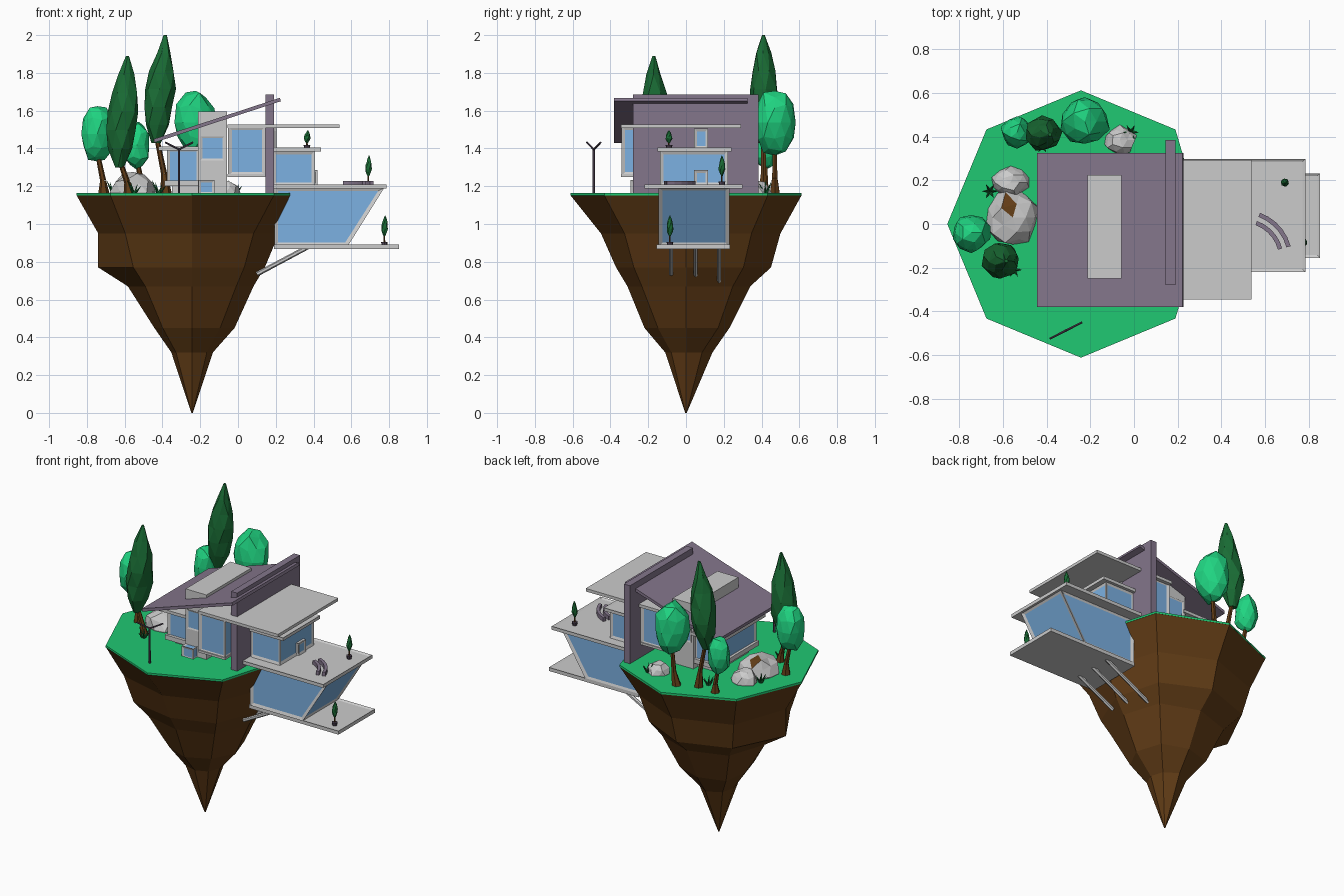
import bpy, bmesh, math, random
from mathutils import Vector, Matrix

if "Cube" in bpy.data.objects:
    bpy.data.objects.remove(bpy.data.objects["Cube"])
random.seed(4)

def material(name, c):
    m = bpy.data.materials.new(name)
    m.diffuse_color = (*c, 1)
    m.use_nodes = True
    m.node_tree.nodes["Principled BSDF"].inputs["Base Color"].default_value = m.diffuse_color
    return m

GRASS = material("grass_green", (0.014, 0.58, 0.17))
LEAF = material("light_leaf", (0.014, 0.66, 0.22))
DARK = material("dark_leaf", (0.01, 0.15, 0.035))
EARTH = material("earth_brown", (0.12, 0.045, 0.008))
PURPLE = material("mauve", (0.23, 0.18, 0.26))
GLASS = material("glass_blue", (0.2, 0.44, 0.76))
POLE = material("dark_mauve", (0.09, 0.065, 0.1))

def finish(name, bm, mat=None):
    bmesh.ops.recalc_face_normals(bm, faces=bm.faces)
    me = bpy.data.meshes.new(name)
    bm.to_mesh(me)
    bm.free()
    ob = bpy.data.objects.new(name, me)
    bpy.context.collection.objects.link(ob)
    if mat:
        me.materials.append(mat)
    return ob

def loft(rings, bm):
    loops = [[bm.verts.new(p) for p in r] for r in rings]
    n = len(loops[0])
    for a, b in zip(loops, loops[1:]):
        for i in range(n):
            bm.faces.new((a[i], a[(i + 1) % n], b[(i + 1) % n], b[i]))
    bm.faces.new(loops[0])
    bm.faces.new(loops[-1])
    return loops

# extrude a flat profile along an axis from a to b
def prism(name, poly, axis, a, b, mat=None):
    put = {'x': lambda u, v, t: (t, u, v), 'y': lambda u, v, t: (u, t, v), 'z': lambda u, v, t: (u, v, t)}[axis]
    bm = bmesh.new()
    loft([[put(u, v, t) for u, v in poly] for t in (a, b)], bm)
    return finish(name, bm, mat)

def box(name, x0, x1, y0, y1, z0, z1, mat=None):
    return prism(name, [(x0, y0), (x1, y0), (x1, y1), (x0, y1)], 'z', z0, z1, mat)

# glass volume with grey bars along all its edges
def glazed(name, poly, a, b, t=0.022):
    prism(name + "_glass", poly, 'y', a, b, GLASS)
    ob = prism(name + "_frame", poly, 'y', a, b)
    w = ob.modifiers.new("bars", 'WIREFRAME')
    w.thickness, w.offset, w.use_even_offset = t, 0, True

def rect(x0, x1, z0, z1):
    return [(x0, z0), (x1, z0), (x1, z1), (x0, z1)]

def tapered(name, p, q, r1, r2, n=6, mat=None):
    p, q = Vector(p), Vector(q)
    d = q - p
    bm = bmesh.new()
    M = Matrix.Translation((p + q) / 2) @ d.to_track_quat('Z', 'Y').to_matrix().to_4x4()
    bmesh.ops.create_cone(bm, cap_ends=True, segments=n, radius1=r1, radius2=r2, depth=d.length, matrix=M)
    return finish(name, bm, mat)

# deck slab with a raised rim
def deck(name, *dims):
    ob = box(name, *dims)
    bm = bmesh.new()
    bm.from_mesh(ob.data)
    top = max(bm.faces, key=lambda f: f.calc_center_median().z)
    bmesh.ops.inset_region(bm, faces=[top], thickness=0.018)
    bmesh.ops.translate(bm, verts=top.verts, vec=(0, 0, -0.008))
    bm.to_mesh(ob.data)
    bm.free()

# floating island: eight-sided rings, radii counter-clockwise from +x
def ring(z, radii):
    return [(-0.243 + r * math.cos(i * math.pi / 4), r * math.sin(i * math.pi / 4), z) for i, r in enumerate(radii)]

edge = [0.56] + [0.612] * 7
bm = bmesh.new()
loft([ring(1.152, edge),
      ring(0.95, [.46, .49, .50, .52, .497, .50, .45, .46]),
      ring(0.77, [.385, .43, .45, .47, .497, .44, .37, .39]),
      ring(0.67, [.325, .35, .34, .36, .34, .35, .31, .33]),
      ring(0.45, [.225, .24, .23, .25, .20, .22, .22, .21]),
      ring(0.32, [.11, .12, .14, .13, .11, .12, .11, .11]),
      ring(0.0, [.004] * 8)], bm)
finish("island_rock", bm, EARTH)
prism("grass_top", [p[:2] for p in ring(0, edge)], 'z', 1.15, 1.163, GRASS)

# sloping roof and tall dividing wall
prism("sloping_roof", [(-.445, 1.43), (.227, 1.65), (.222, 1.668), (-.445, 1.45)], 'y', -.38, .325, PURPLE)
box("dividing_wall", .145, .19, -.28, .385, 1.15, 1.685, PURPLE)

# central tower, its windows and porch
box("tower", -.213, -.058, -.25, .225, 1.15, 1.595)
for side, y in (("front", -.252), ("back", .222)):
    glazed("tower_window_" + side, rect(-.195, -.077, 1.34, 1.46), y, y + .005, .012)
glazed("porch", rect(-.205, -.13, 1.16, 1.227), -.29, -.2, .017)

# cantilevered window box and flat roof
glazed("window_box", rect(-.045, .138, 1.262, 1.51), -.335, .265, .024)
box("window_box_floor", -.055, .145, -.345, .275, 1.25, 1.265)
box("flat_roof", -.055, .537, -.345, .292, 1.507, 1.527)

# left glazed room
glazed("left_room", rect(-.37, -.21, 1.22, 1.395), -.2, .2)
box("left_room_floor", -.388, -.2, -.22, .22, 1.2, 1.23)
box("left_room_base", -.35, -.2, -.16, .18, 1.15, 1.2)
box("left_room_roof", -.42, -.2, -.24, .235, 1.39, 1.41)

# upper terrace and its room
deck("terrace", .19, .785, -.22, .298, 1.187, 1.21)
glazed("terrace_room", rect(.19, .4, 1.21, 1.38), -.13, .215)
deck("terrace_room_roof", .19, .44, -.152, .24, 1.383, 1.404)
for name, x, y, z0, z1 in (("upper_door", .19, .08, 1.404, 1.5), ("terrace_door", .405, .08, 1.21, 1.28)):
    glazed(name, rect(x, x + .01, z0, z1), y - .032, y + .032, .018)

# lower glazed room with raked end, balcony and struts
glazed("lower_room", [(.2, .89), (.575, .89), (.765, 1.187), (.2, 1.187)], -.138, .222, .026)
deck("balcony", .19, .852, -.155, .232, .868, .892)
for i, (y, dx) in enumerate(((-.08, 0), (.05, -.05), (.175, -.1))):
    tapered(f"strut_{i}", (.1 + dx, y, .735 + dx * .55), (.37, y, .878), .012, .012, 6)

# curved loungers
for i, r in enumerate((.165, .205)):
    angles = [math.radians(15 + 11 * k) for k in range(6)]
    arc = [(.5 + rr * math.cos(a), -.16 + rr * math.sin(a))
           for rr, seq in ((r, angles), (r + .02, angles[::-1])) for a in seq]
    prism(f"lounger_{i}", arc, 'z', 1.2, 1.228, PURPLE)

# rounded crowns, boulders
def blob(name, c, s, mat, jitter=.12):
    bm = bmesh.new()
    bmesh.ops.create_icosphere(bm, subdivisions=2, radius=1)
    for v in bm.verts:
        k = 1 + random.uniform(-jitter, jitter * .5)
        v.co = Vector(v.co[i] * k * s[i] + c[i] for i in range(3))
    return finish(name, bm, mat)

# twisted cypress crown leaning from base to tip
def cypress(name, base, tip, r, n=7):
    base, tip = Vector(base), Vector(tip)
    rings = []
    for k, w in enumerate((.3, .75, 1, .97, .8, .5, .1)):
        c = base.lerp(tip, k / 6)
        rings.append([(c.x + q * math.cos(a), c.y + q * math.sin(a), c.z) for a, q in
                      ((i * math.tau / n + k * .35, r * w * random.uniform(.85, 1.1)) for i in range(n))])
    bm = bmesh.new()
    loft(rings, bm)
    bmesh.ops.triangulate(bm, faces=bm.faces)
    finish(name, bm, DARK)

def trunk(name, foot, top):
    foot, top = Vector(foot), Vector(top)
    mid = foot.lerp(top, .35) + Vector((.008, 0, 0))
    tapered(name + "_base", foot, mid, .032, .016, 6, EARTH)
    tapered(name + "_stem", mid, top, .016, .012, 6, EARTH)

for i, (x, y, z0, z1, r, fx) in enumerate(((-.745, -.04, 1.32, 1.635, .09, -.71),
                                           (-.225, .47, 1.36, 1.715, .115, -.26),
                                           (-.535, .42, 1.28, 1.555, .075, -.51))):
    blob(f"round_crown_{i}", (x, y, (z0 + z1) / 2), (r, r, (z1 - z0) / 2), LEAF)
    trunk(f"round_trunk_{i}", (fx, y, 1.15), (x, y, z0 + .06))
for i, (x, y, z0, z1, tx, fx) in enumerate(((-.63, -.17, 1.3, 1.89, -.585, -.575),
                                            (-.435, .41, 1.43, 2.0, -.385, -.38))):
    cypress(f"cypress_crown_{i}", (x, y, z0), (tx, y, z1), .082)
    trunk(f"cypress_trunk_{i}", (fx, y, 1.15), (x, y, z0 + .05))

# boulders, the largest with a bare earth patch
for i, (c, s) in enumerate((((-.555, .03, 1.17), (.12, .135, .115)),
                            ((-.565, .19, 1.17), (.085, .07, .08)),
                            ((-.065, .385, 1.165), (.075, .065, .07)))):
    ob = blob(f"boulder_{i}", c, s, None, .18)
    if i == 0:
        ob.data.materials.append(None)
        ob.data.materials.append(EARTH)
        goal = Vector((-.575, .07, 1.27))
        for f in sorted(ob.data.polygons, key=lambda f: (f.center - goal).length)[:2]:
            f.material_index = 1

# grass tufts
for i, (x, y) in enumerate(((-.66, .15), (-.015, .42), (-.55, -.21), (-.42, .36))):
    for k in range(6):
        a = k * math.tau / 6
        tapered(f"tuft_{i}_{k}", (x, y, 1.155), (x + .035 * math.cos(a), y + .035 * math.sin(a), 1.2 + .01 * (k % 4)),
                .009, .001, 4, DARK)

# small potted trees
for i, (x, y, z) in enumerate(((.69, .19, 1.202), (.775, -.085, .884), (.365, -.09, 1.396))):
    h = .1 if i == 2 else .16
    tapered(f"pot_{i}", (x, y, z), (x, y, z + .022), .014, .018, 8, POLE)
    tapered(f"small_trunk_{i}", (x, y, z + .02), (x, y, z + h * .4), .005, .004, 5, EARTH)
    cypress(f"small_crown_{i}", (x, y, z + h * .33), (x + .004, y, z + h), .018, 6)

# forked post by the front edge
tapered("post", (-.312, -.488, 1.15), (-.312, -.488, 1.4), .007, .006, 6, POLE)
for s in (-1, 1):
    tapered(f"post_arm_{s}", (-.312, -.488, 1.395), (-.312 + s * .073, -.488 + s * .037, 1.432), .006, .005, 6, POLE)
